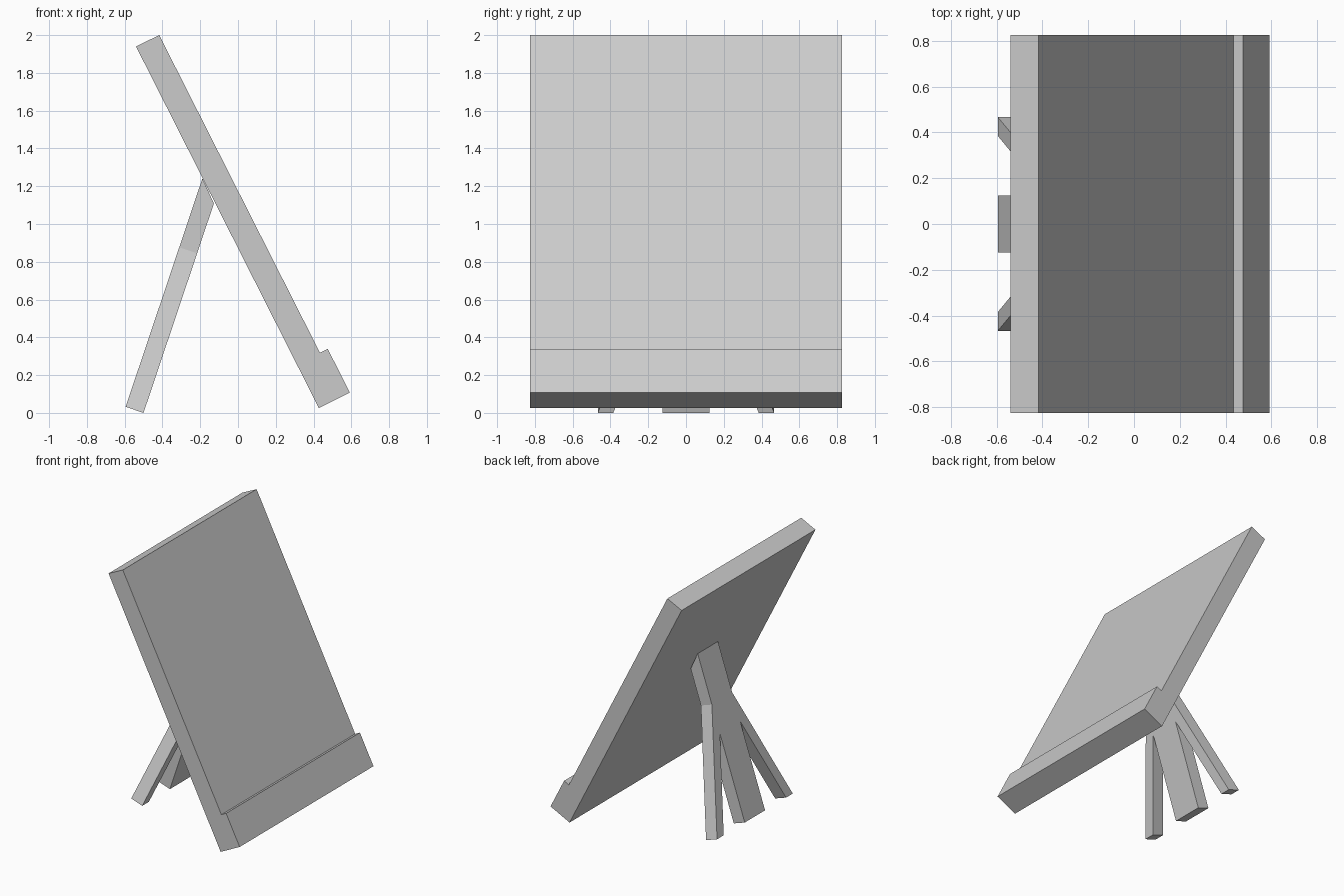
import bpy
import bmesh
from mathutils import Vector

if "Cube" in bpy.data.objects:
    bpy.data.objects.remove(bpy.data.objects["Cube"], do_unlink=True)

# Single plain grey for the whole stand
grey = bpy.data.materials.new("plain_grey")
grey.use_nodes = True
colour = (0.6, 0.6, 0.6, 1.0)
grey.diffuse_color = colour
grey.node_tree.nodes["Principled BSDF"].inputs["Base Color"].default_value = colour


def prism(name, outline, offset, adjust=None):
    """Extrude a closed planar outline by an offset vector."""
    bm = bmesh.new()
    base = bm.faces.new([bm.verts.new(p) for p in outline])
    grown = bmesh.ops.extrude_face_region(bm, geom=[base], use_keep_orig=True)
    moved = [g for g in grown["geom"] if isinstance(g, bmesh.types.BMVert)]
    bmesh.ops.translate(bm, verts=moved, vec=offset)
    if adjust:
        adjust(moved)
    bmesh.ops.recalc_face_normals(bm, faces=bm.faces)
    mesh = bpy.data.meshes.new(name)
    bm.to_mesh(mesh)
    bm.free()
    mesh.materials.append(grey)
    obj = bpy.data.objects.new(name, mesh)
    bpy.context.collection.objects.link(obj)
    return obj


# Leaning panel with a low lip along its bottom edge
half_depth = 0.825
panel_profile = [(-0.54, 1.94), (-0.417, 2.0), (0.434, 0.318),
                 (0.475, 0.339), (0.592, 0.108), (0.428, 0.026)]
prism("leaning_panel",
      [Vector((x, -half_depth, z)) for x, z in panel_profile],
      Vector((0, 2 * half_depth, 0)))

# Three-legged back support, drawn flat as (distance up the leg, sideways)
foot = Vector((-0.595, 0, 0.032))
up = Vector((0.405, 0, 1.205)).normalized()
thickness = Vector((up.z, 0, -up.x)) * 0.1
top = 1.276
half_outline = [(0, 0.125), (0.672, 0.125), (0, 0.385),
                (0, 0.467), (0.891, 0.125), (top, 0.125)]
outline = half_outline + [(u, -y) for u, y in reversed(half_outline)]


def mitre_top(verts):
    # Slant the upper end so it sits flush against the panel
    for v in verts:
        if (v.co - foot).dot(up) > top - 0.01:
            v.co -= up * 0.107


prism("back_support",
      [foot + up * u + Vector((0, y, 0)) for u, y in outline],
      thickness, mitre_top)
